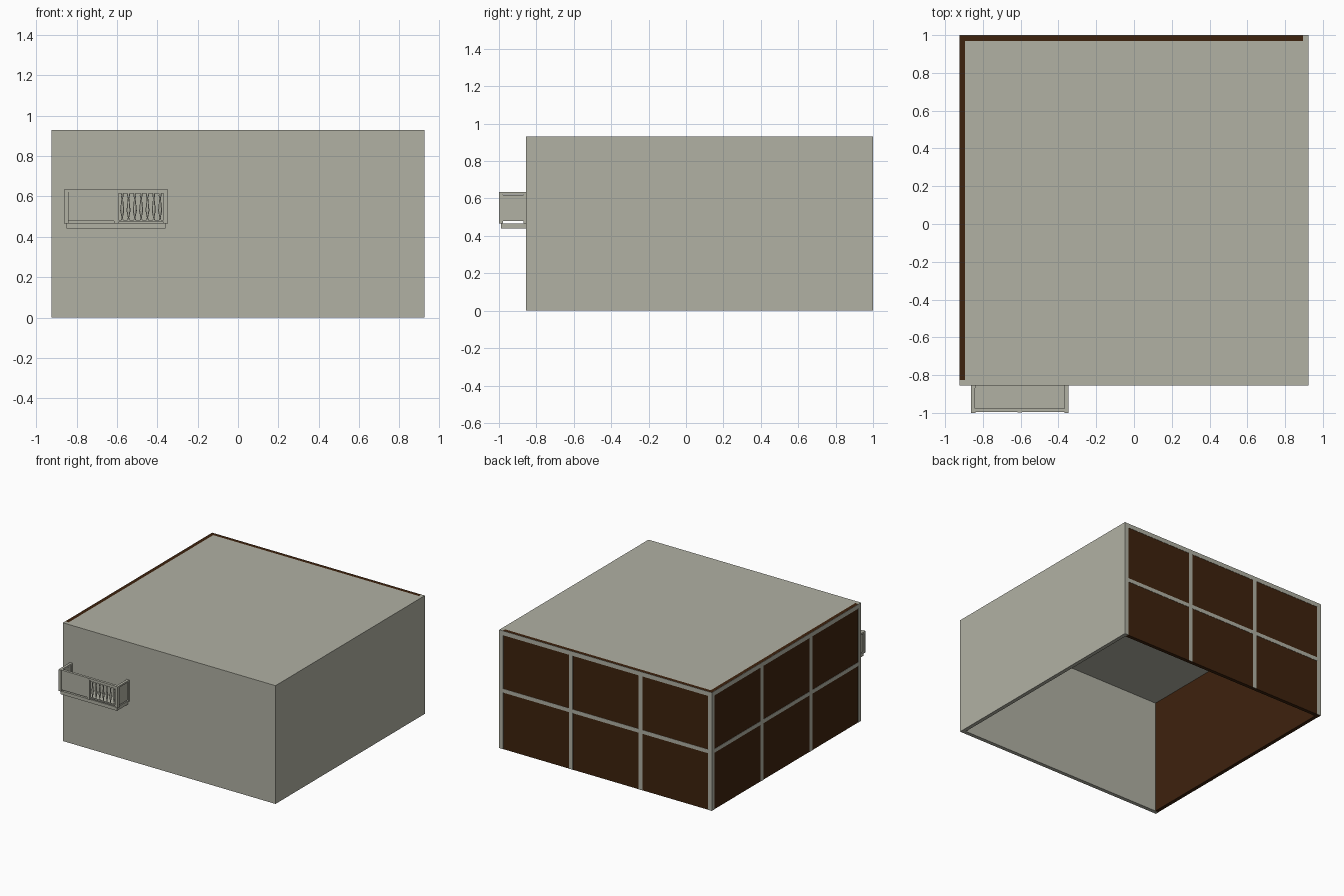
import bpy, bmesh, math

if "Cube" in bpy.data.objects:
    bpy.data.objects.remove(bpy.data.objects["Cube"])


def material(name, rgb):
    m = bpy.data.materials.new(name)
    m.diffuse_color = (*rgb, 1)
    m.use_nodes = True
    m.node_tree.nodes["Principled BSDF"].inputs["Base Color"].default_value = m.diffuse_color
    return m


GREY = material("warm_grey", (0.44, 0.44, 0.37))
BROWN = material("dark_brown", (0.048, 0.016, 0.004))


def finish(name, bm, mat):
    bmesh.ops.recalc_face_normals(bm, faces=bm.faces)
    me = bpy.data.meshes.new(name)
    bm.to_mesh(me)
    bm.free()
    me.materials.append(mat)
    ob = bpy.data.objects.new(name, me)
    bpy.context.collection.objects.link(ob)
    return ob


def boxes(name, mat, *specs):
    """One object made of boxes given as (x0, x1, y0, y1, z0, z1)."""
    bm = bmesh.new()
    for x0, x1, y0, y1, z0, z1 in specs:
        vs = bmesh.ops.create_cube(bm, size=1)["verts"]
        for v in vs:
            v.co.x = x1 if v.co.x > 0 else x0
            v.co.y = y1 if v.co.y > 0 else y0
            v.co.z = z1 if v.co.z > 0 else z0
    return finish(name, bm, mat)


# Room shell, open underneath
X, Y0, Y1, H, T, P = 0.925, -0.855, 1.0, 0.93, 0.03, 0.002
boxes("front_wall", GREY, (-X, X - T, Y0, Y0 + T, 0, H))
boxes("right_wall", GREY, (X - T, X, Y0, Y1, 0, H))
boxes("roof", GREY, (-X + T, X - T, Y0 + T, Y1 - T, H - T, H))

# Brown walls on the back and left
boxes("back_brown_wall", BROWN, (-X + T, X - T, Y1 - T, Y1 - P, 0, H))
boxes("left_brown_wall", BROWN, (-X + P, -X + T, Y0 + T, Y1 - P, 0, H))

# Thin frame grids over the brown walls: 3 columns, 2 rows
W = 0.034
back, left = [], []
for i in range(4):
    a = -X + i * (2 * X - W) / 3
    back.append((a, a + W, Y1 - P, Y1, 0, H))
    b = Y0 + i * (Y1 - Y0 - W) / 3
    left.append((-X, -X + P, b, b + W, 0, H))
for z0, z1 in ((0.445, 0.475), (H - W, H)):
    back.append((-X, X, Y1 - P, Y1, z0, z1))
    left.append((-X, -X + P, Y0, Y1, z0, z1))
boxes("back_frame", GREY, *back)
boxes("left_frame", GREY, *left)

# Balcony: slab, posts, rails
BX0, BX1, MID = -0.862, -0.347, -0.6045
boxes("balcony_slab", GREY, (-0.85, -0.359, -0.99, Y0, 0.44, 0.467))
posts = []
for x in (BX0, BX1 - 0.022):
    posts.append((x, x + 0.022, -1.0, -0.978, 0.467, 0.635))
    posts.append((x, x + 0.022, -0.868, Y0, 0.467, 0.635))
posts.append((MID - 0.011, MID + 0.011, -0.998, -0.978, 0.467, 0.63))
boxes("balcony_posts", GREY, *posts)
boxes("balcony_rails", GREY,
      (BX0 + 0.022, BX1 - 0.022, -0.996, -0.976, 0.622, 0.635),
      (BX0, BX0 + 0.02, -0.978, -0.868, 0.622, 0.635),
      (BX1 - 0.02, BX1, -0.978, -0.868, 0.622, 0.635),
      (MID, BX1 - 0.022, -0.994, -0.98, 0.474, 0.483),
      (MID, BX1 - 0.022, -0.994, -0.98, 0.614, 0.622))

# Solid infill panels on the left half of the front and on both sides
boxes("balcony_panels", GREY,
      (BX0 + 0.022, MID - 0.011, -0.992, -0.982, 0.478, 0.622),
      (BX0 + 0.006, BX0 + 0.016, -0.978, -0.868, 0.48, 0.618),
      (BX1 - 0.016, BX1 - 0.006, -0.978, -0.868, 0.48, 0.618))

# Turned balusters on the right half
profile = [(0.006, 0.483), (0.003, 0.495), (0.01, 0.53), (0.008, 0.548),
           (0.0035, 0.592), (0.007, 0.604), (0.006, 0.614)]
bm = bmesh.new()
for i in range(7):
    rings = [[bm.verts.new((-0.574 + i * 0.0313 + r * math.cos(k * math.pi / 4),
                            -0.987 + r * 0.7 * math.sin(k * math.pi / 4), z))
              for k in range(8)] for r, z in profile]
    for lo, hi in zip(rings, rings[1:]):
        for k in range(8):
            n = (k + 1) % 8
            bm.faces.new((lo[k], lo[n], hi[n], hi[k]))
finish("balusters", bm, GREY)
